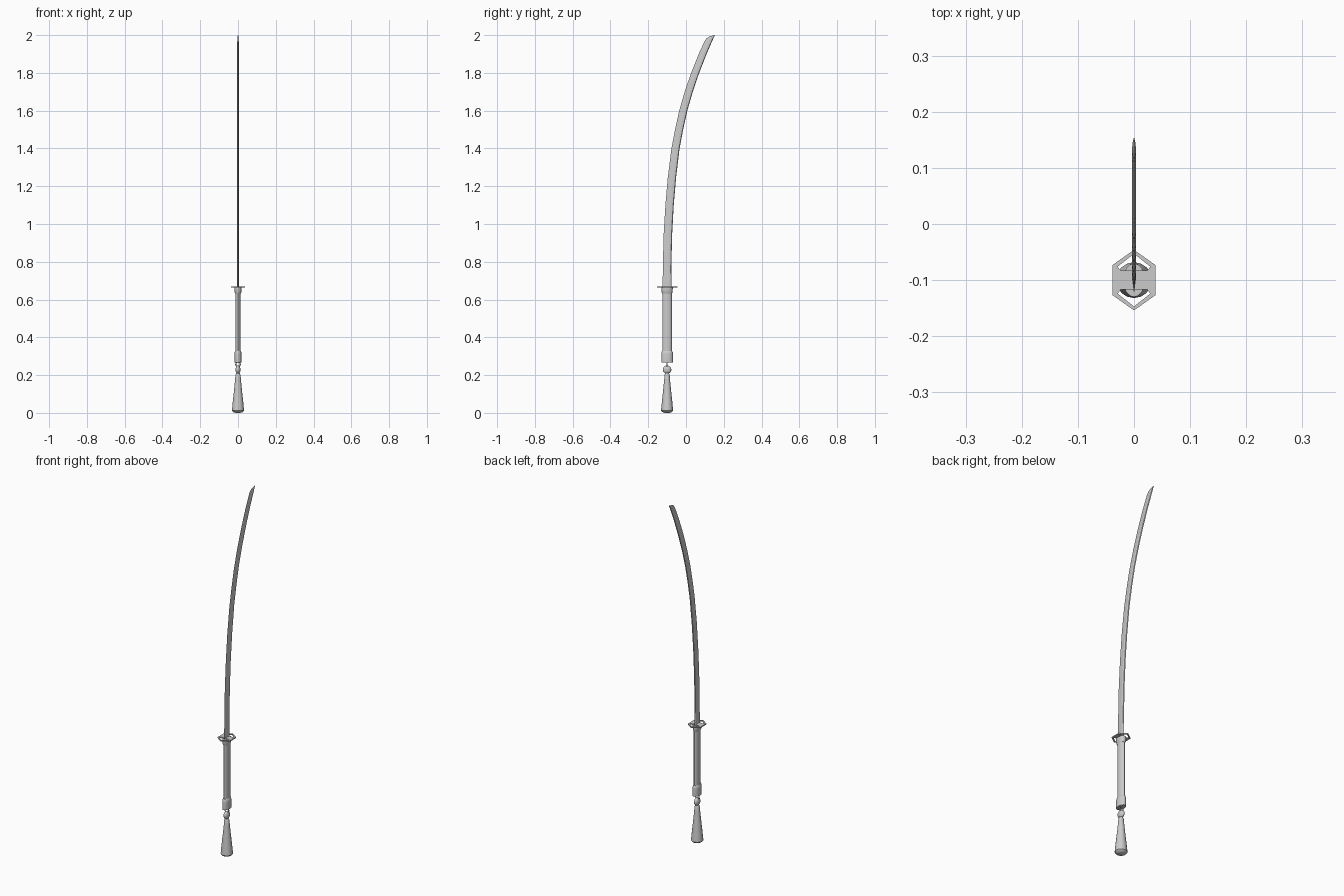
import bpy, bmesh, math

if "Cube" in bpy.data.objects:
    bpy.data.objects.remove(bpy.data.objects["Cube"])

CY = -0.1  # y of the handle axis


def finish(name, bm, smooth=True, angle=40):
    bmesh.ops.recalc_face_normals(bm, faces=bm.faces)
    me = bpy.data.meshes.new(name)
    bm.to_mesh(me)
    bm.free()
    ob = bpy.data.objects.new(name, me)
    bpy.context.collection.objects.link(ob)
    if smooth:
        bpy.ops.object.select_all(action='DESELECT')
        ob.select_set(True)
        bpy.context.view_layer.objects.active = ob
        bpy.ops.object.shade_smooth_by_angle(angle=math.radians(angle))
    return ob


def loft(name, rings, **kw):
    """Skin a list of equal-length closed rings and cap both ends."""
    bm = bmesh.new()
    vs = [[bm.verts.new(p) for p in r] for r in rings]
    n = len(vs[0])
    for a, b in zip(vs, vs[1:]):
        for i in range(n):
            j = (i + 1) % n
            bm.faces.new((a[i], a[j], b[j], b[i]))
    bm.faces.new(vs[0])
    bm.faces.new(vs[-1])
    return finish(name, bm, **kw)


def turned(name, profile, n=16):
    """Elliptical lathe: profile rows are (z, x radius, y radius)."""
    rings = [[(rx * math.cos(2 * math.pi * i / n), CY + ry * math.sin(2 * math.pi * i / n), z)
              for i in range(n)] for z, rx, ry in profile]
    return loft(name, rings)


# Blade: (z, cutting edge y, back y), cutting edge on the outer curve
stations = [(0.66, -.124, -.078), (0.8, -.122, -.077), (0.95, -.118, -.073),
            (1.1, -.109, -.065), (1.25, -.096, -.052), (1.4, -.077, -.034),
            (1.5, -.058, -.015), (1.6, -.036, .007), (1.7, -.007, .036),
            (1.8, .027, .070), (1.9, .067, .109), (1.965, .097, .137),
            (1.983, .108, .145), (1.993, .123, .150), (2.0, .151, .154)]
rings = []
for z, e, b in stations:
    w = b - e
    t = .004 * min(1, w / .04)
    rings.append([(0, e, z), (t, e + .65 * w, z), (t * .75, b - .08 * w, z),
                  (0, b, z), (-t * .75, b - .08 * w, z), (-t, e + .65 * w, z)])
loft("blade", rings, angle=12)

# Guard: hexagonal plate with an open window at front and back
bm = bmesh.new()
half, z0, z1 = .003, .664, .670
outer = [(-.038, 0), (-.038, .027), (0, .054), (.038, .027), (.038, 0)]
inner = [(-.024, 0), (-.024, .017), (-.029, .024), (0, .047), (.029, .024), (.024, .017), (.024, 0)]
for s in (1, -1):
    def V(p):
        return bm.verts.new((p[0], CY + s * p[1], z0))
    o = [V(p) for p in outer]
    a, b, c, d, e, f, g = [V(p) for p in inner]
    bm.faces.new((o[0], o[1], c, b, a))
    bm.faces.new((o[1], o[2], d, c))
    bm.faces.new((o[2], o[3], e, d))
    bm.faces.new((o[3], o[4], g, f, e))
    bm.faces.new((a, b, f, g))
bmesh.ops.remove_doubles(bm, verts=bm.verts, dist=1e-5)
ext = bmesh.ops.extrude_face_region(bm, geom=bm.faces[:], use_keep_orig=True)
bmesh.ops.translate(bm, vec=(0, 0, z1 - z0),
                    verts=[v for v in ext["geom"] if isinstance(v, bmesh.types.BMVert)])
finish("guard", bm, smooth=False)

# Handle with its collar and end cap
turned("grip", [(.32, .0135, .025), (.65, .0135, .025)])
turned("collar", [(.632, .0145, .026), (.640, .018, .029), (.659, .0195, .030), (.665, .0195, .030)])
turned("end_cap", [(.268, .0185, .031), (.310, .0185, .031), (.322, .0175, .030), (.328, .014, .026)])

# Cord loop, knot and tassel
bpy.ops.mesh.primitive_torus_add(major_radius=.012, minor_radius=.003, major_segments=20,
                                 minor_segments=8, location=(0, CY, .257),
                                 rotation=(math.pi / 2, 0, 0))
bpy.context.object.name = "cord_loop"
bpy.ops.object.shade_smooth()
bpy.ops.mesh.primitive_uv_sphere_add(segments=16, ring_count=10, radius=1, location=(0, CY, .229))
knot = bpy.context.object
knot.name = "knot"
knot.scale = (.0135, .0225, .022)
bpy.ops.object.shade_smooth()
turned("tassel", [(0, .012, .012), (.004, .025, .025), (.012, .032, .032), (.06, .0275, .0275),
                  (.12, .021, .021), (.17, .016, .016), (.2, .0135, .0135), (.211, .009, .009)])
